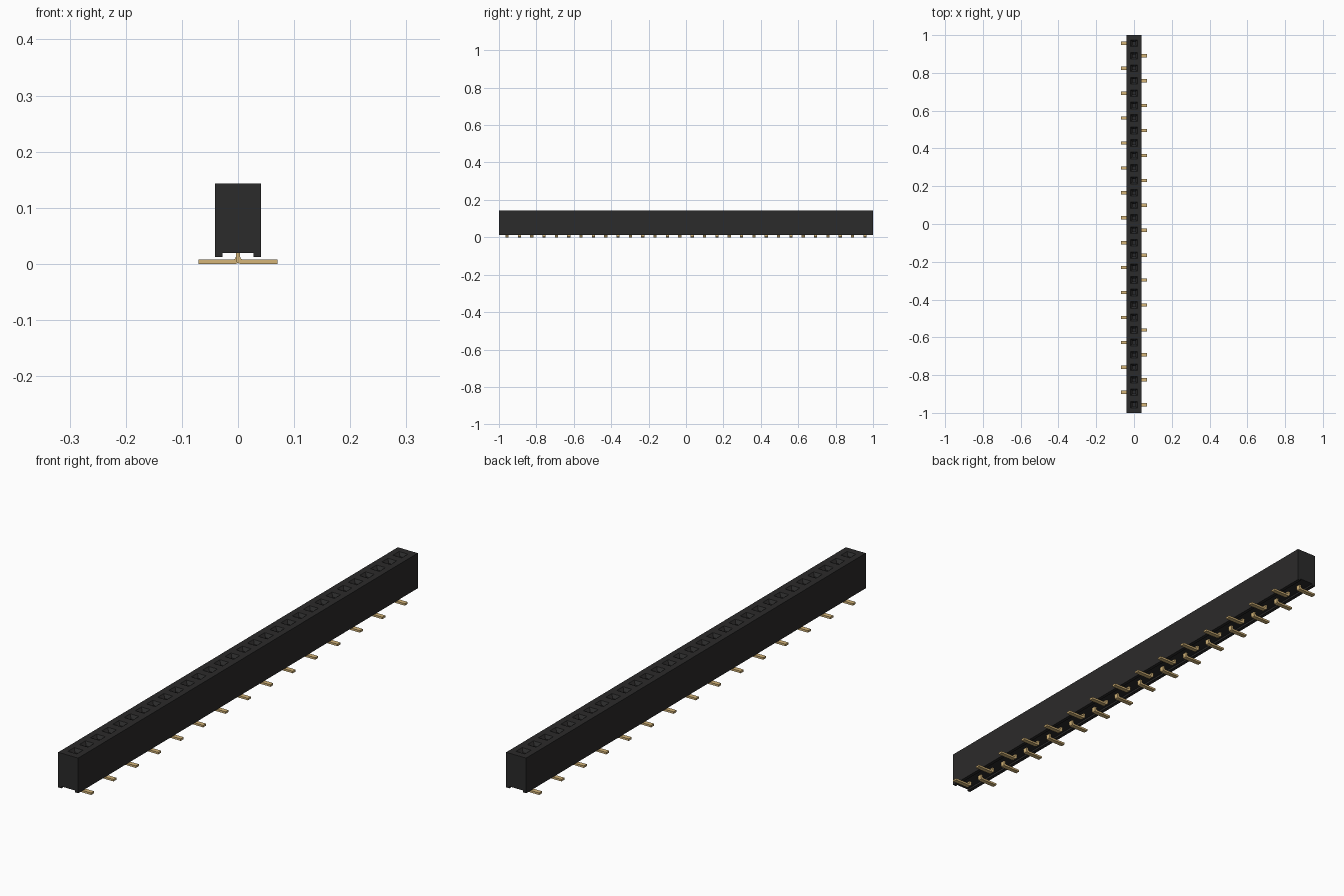
import bpy, bmesh, math
from mathutils import Vector

cube = bpy.data.objects.get("Cube")
if cube:
    bpy.data.objects.remove(cube, do_unlink=True)

PINS = 30
PITCH = 0.06597
TOP = 0.143


def material(name, rgb, rough):
    m = bpy.data.materials.new(name)
    m.use_nodes = True
    m.diffuse_color = (*rgb, 1)
    bsdf = m.node_tree.nodes["Principled BSDF"]
    bsdf.inputs["Base Color"].default_value = (*rgb, 1)
    bsdf.inputs["Roughness"].default_value = rough
    return m


black = material("black plastic", (0.024, 0.0235, 0.0235), 0.6)
gold = material("gold contact", (0.66, 0.46, 0.19), 0.5)


def extrude_profile(points, half_length):
    """Closed x-z outline swept along y, centred on y = 0."""
    bm = bmesh.new()
    face = bm.faces.new([bm.verts.new((x, -half_length, z)) for x, z in points])
    out = bmesh.ops.extrude_face_region(bm, geom=[face], use_keep_orig=True)
    moved = [g for g in out["geom"] if isinstance(g, bmesh.types.BMVert)]
    bmesh.ops.translate(bm, verts=moved, vec=(0, 2 * half_length, 0))
    bmesh.ops.recalc_face_normals(bm, faces=bm.faces)
    return bm


def to_mesh(bm, name, mat):
    bmesh.ops.recalc_face_normals(bm, faces=bm.faces)
    mesh = bpy.data.meshes.new(name)
    bm.to_mesh(mesh)
    bm.free()
    mesh.materials.append(mat)
    return mesh


def add_object(name, mesh):
    ob = bpy.data.objects.new(name, mesh)
    bpy.context.collection.objects.link(ob)
    return ob


# Housing with a channel along its underside
bm = extrude_profile([(-0.041, 0.012), (-0.028, 0.012), (-0.028, 0.019),
                      (0.028, 0.019), (0.028, 0.012), (0.041, 0.012),
                      (0.041, TOP), (-0.041, TOP)], 1.0)

# Divide into one cell per contact
for i in range(PINS + 1):
    y = (i - PINS / 2) * PITCH
    bmesh.ops.bisect_plane(bm, geom=bm.verts[:] + bm.edges[:] + bm.faces[:],
                           plane_co=(0, y, 0), plane_no=(0, 1, 0))

# Square funnel and blind socket in the top of each cell
SOCKET = [(0.018, TOP), (0.008, TOP - 0.012), (0.008, 0.06)]  # half width, height
cells = [f for f in bm.faces
         if all(abs(v.co.z - TOP) < 1e-5 for v in f.verts)
         and abs(f.calc_center_median().y) < PINS / 2 * PITCH]
for face in cells:
    centre = face.calc_center_median()
    ring = list(face.verts)
    signs = [(math.copysign(1, v.co.x - centre.x), math.copysign(1, v.co.y - centre.y))
             for v in ring]
    bm.faces.remove(face)
    for half, z in SOCKET:
        inner = [bm.verts.new(Vector((sx * half, centre.y + sy * half, z)))
                 for sx, sy in signs]
        for k in range(4):
            n = (k + 1) % 4
            bm.faces.new((ring[k], ring[n], inner[n], inner[k]))
        ring = inner
    bm.faces.new(ring)
add_object("housing", to_mesh(bm, "housing", black))

# Bent solder tail: flat foot, small bend, stem entering the housing
tail = to_mesh(extrude_profile(
    [(0.07, 0), (0.004, 0), (-0.001, 0.0015), (-0.004, 0.006), (-0.004, 0.03),
     (0.004, 0.03), (0.004, 0.012), (0.005, 0.0092), (0.008, 0.0075),
     (0.07, 0.0075)], 0.0085), "solder_tail", gold)

# Tails alternate sides along the row
for i in range(PINS):
    side = "left" if i % 2 == 0 else "right"
    ob = add_object(f"solder_tail_{side}_{i + 1:02d}", tail)
    ob.location.y = (i - (PINS - 1) / 2) * PITCH
    if side == "right":
        ob.rotation_euler.z = math.pi
